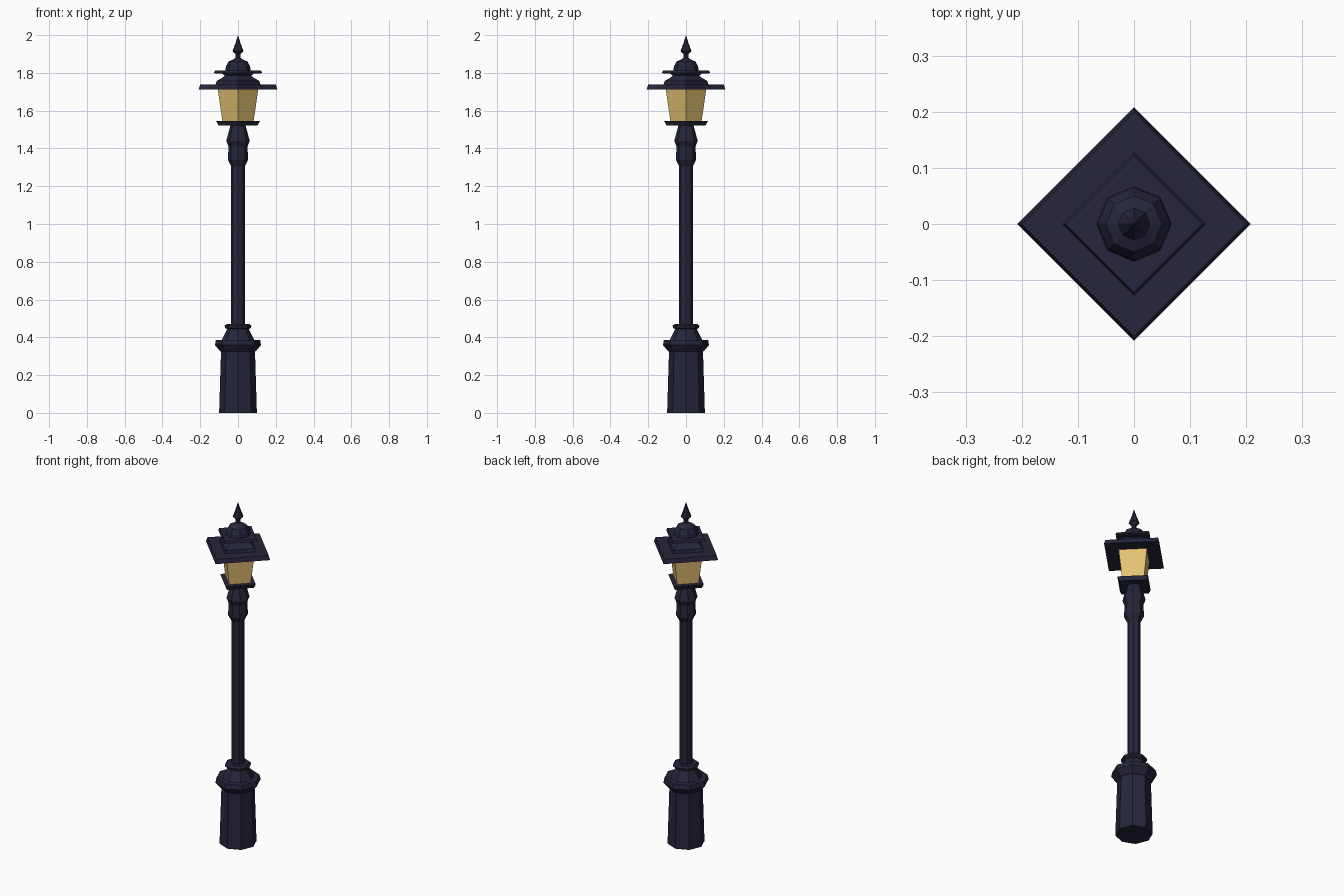
import bpy, bmesh, math

if "Cube" in bpy.data.objects:
    bpy.data.objects.remove(bpy.data.objects["Cube"])


def material(name, rgb):
    m = bpy.data.materials.new(name)
    m.diffuse_color = (*rgb, 1)
    m.use_nodes = True
    m.node_tree.nodes["Principled BSDF"].inputs["Base Color"].default_value = m.diffuse_color
    return m


iron = material("dark_iron", (0.019, 0.019, 0.045))
amber = material("amber_glass", (0.78, 0.54, 0.17))


def lathe(name, profile, sides, mat):
    """Flat-sided closed solid from (radius, z) rings; corners lie on the axes."""
    bm = bmesh.new()
    rings = []
    for r, z in profile:
        if r == 0:
            rings.append([bm.verts.new((0, 0, z))])
        else:
            rings.append([bm.verts.new((r * math.cos(math.tau * i / sides),
                                        r * math.sin(math.tau * i / sides), z))
                          for i in range(sides)])
    for a, b in zip(rings, rings[1:]):
        for i in range(sides):
            j = (i + 1) % sides
            if len(b) == 1:
                bm.faces.new((a[i], a[j], b[0]))
            else:
                bm.faces.new((a[i], a[j], b[j], b[i]))
    bm.faces.new(rings[0][::-1])
    if len(rings[-1]) > 1:
        bm.faces.new(rings[-1])
    bmesh.ops.recalc_face_normals(bm, faces=bm.faces)
    mesh = bpy.data.meshes.new(name)
    bm.to_mesh(mesh)
    bm.free()
    mesh.materials.append(mat)
    ob = bpy.data.objects.new(name, mesh)
    bpy.context.collection.objects.link(ob)
    return ob


# Octagonal foot with flared cap and stepped collar
lathe("pedestal", [(0.10, 0), (0.09, 0.325), (0.098, 0.33), (0.122, 0.36),
                   (0.117, 0.387), (0.086, 0.387), (0.057, 0.443),
                   (0.069, 0.45), (0.071, 0.462), (0.060, 0.47)], 8, iron)
# Long pole and bulged neck
lathe("pole", [(0.036, 0.46), (0.036, 1.32)], 8, iron)
lathe("neck", [(0.036, 1.305), (0.054, 1.34), (0.050, 1.41), (0.062, 1.44),
               (0.038, 1.53)], 8, iron)
# Square lantern, turned 45 degrees
lathe("lantern_floor", [(0.103, 1.522), (0.116, 1.545)], 4, iron)
lathe("lantern_glass", [(0.082, 1.54), (0.108, 1.72)], 4, amber)
lathe("lantern_eave", [(0.208, 1.713), (0.20, 1.738)], 4, iron)
lathe("lantern_roof", [(0.120, 1.733), (0.113, 1.757), (0.083, 1.775),
                       (0.070, 1.785), (0.090, 1.803)], 4, iron)
lathe("upper_eave", [(0.118, 1.797), (0.128, 1.800), (0.122, 1.813)], 4, iron)
# Octagonal dome and spike
lathe("dome", [(0.067, 1.81), (0.064, 1.835), (0.050, 1.86), (0.022, 1.873),
               (0.014, 1.88)], 8, iron)
lathe("finial", [(0.014, 1.87), (0.013, 1.90), (0.029, 1.915), (0.014, 1.955),
                 (0, 2.0)], 8, iron)
